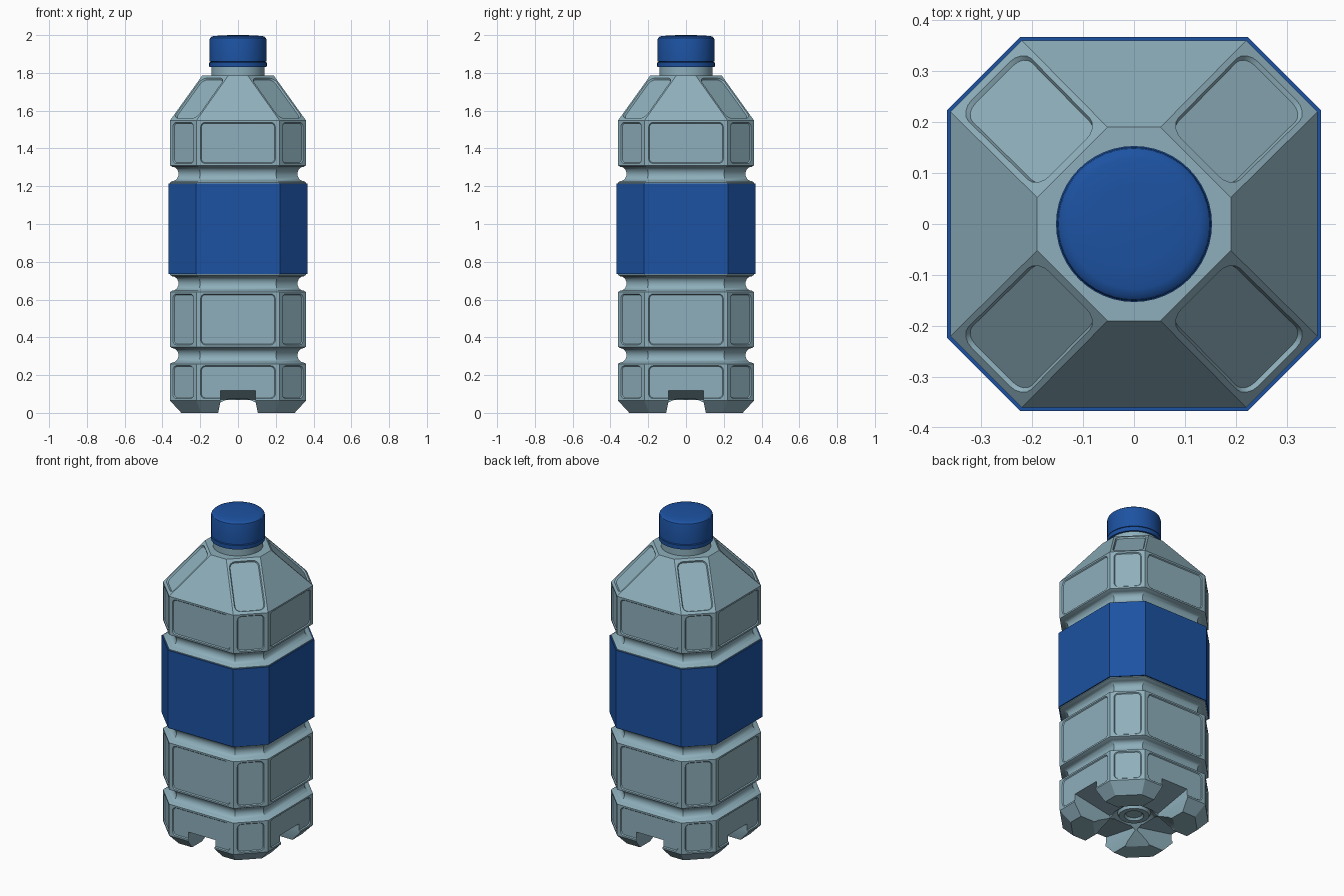
import bpy, bmesh, math
from mathutils import Vector, Matrix

if "Cube" in bpy.data.objects:
    bpy.data.objects.remove(bpy.data.objects["Cube"])


def material(name, color):
    m = bpy.data.materials.new(name)
    m.diffuse_color = color
    m.use_nodes = True
    m.node_tree.nodes["Principled BSDF"].inputs["Base Color"].default_value = m.diffuse_color
    return m


PLASTIC = material("pale_plastic", (0.27, 0.43, 0.50, 1))
BLUE = material("deep_blue", (0.012, 0.085, 0.36, 1))


def make_object(name, bm, mat=None):
    bmesh.ops.recalc_face_normals(bm, faces=bm.faces)
    me = bpy.data.meshes.new(name)
    bm.to_mesh(me)
    bm.free()
    ob = bpy.data.objects.new(name, me)
    bpy.context.collection.objects.link(ob)
    if mat:
        me.materials.append(mat)
    return ob


def activate(ob):
    bpy.ops.object.select_all(action='DESELECT')
    ob.select_set(True)
    bpy.context.view_layer.objects.active = ob


def smooth(ob):
    activate(ob)
    bpy.ops.object.shade_smooth_by_angle(angle=math.radians(30))


def octagon(bm, z, a, b):
    pts = [(a, -b), (a, b), (b, a), (-b, a), (-a, b), (-a, -b), (-b, -a), (b, -a)]
    return [bm.verts.new((x, y, z)) for x, y in pts]


def rounded_loop(bm, quad, mu, mv, r, depth, seg=4):
    """Four rounded corners of a rectangle inset in a quad and pushed in."""
    c = [v.co for v in quad]
    u = (c[1] - c[0]).normalized()
    n = u.cross(c[3] - c[0]).normalized()
    v = n.cross(u)
    corners = []
    for i, (su, sv) in enumerate([(1, 1), (-1, 1), (-1, -1), (1, -1)]):
        o = c[i] + u * su * (mu + r) + v * sv * (mv + r) - n * depth
        start = math.pi * (1 + i / 2)
        angs = [start + math.pi / 2 * k / seg for k in range(seg + 1)]
        corners.append([bm.verts.new(o + r * (u * math.cos(t) + v * math.sin(t))) for t in angs])
    return corners


def panel(bm, quad, mu, mv, r, depth=0.006):
    """Fill a quad with a shallow round-cornered recess."""
    outer = rounded_loop(bm, quad, mu, mv, r, 0)
    inner = rounded_loop(bm, quad, mu + 0.005, mv + 0.005, r - 0.005, depth)
    for i in range(4):
        j = (i + 1) % 4
        for p, q in zip(outer[i], outer[i][1:]):
            bm.faces.new((quad[i], q, p))
        bm.faces.new((quad[i], quad[j], outer[j][0], outer[i][-1]))
    o, n = sum(outer, []), sum(inner, [])
    for k in range(len(o)):
        m = (k + 1) % len(o)
        bm.faces.new((o[k], o[m], n[m], n[k]))
    bm.faces.new(n)


def lathe(name, profile, mat, seg=48):
    bm = bmesh.new()
    vs = [bm.verts.new((r, 0, z)) for r, z in profile]
    es = [bm.edges.new(p) for p in zip(vs, vs[1:])]
    bmesh.ops.spin(bm, geom=vs + es, axis=(0, 0, 1), cent=(0, 0, 0),
                   angle=math.tau, steps=seg, use_duplicate=False)
    bmesh.ops.remove_doubles(bm, verts=bm.verts, dist=1e-5)
    ob = make_object(name, bm, mat)
    smooth(ob)
    return ob


# Body profile: (z, half width, half flat), hollow foot first, then walls and grooves
A, B = 0.36, 0.22


def inset(z, d):
    return (z, A - d, B - 0.414 * d)


rings = [(0.085, 0.09, 0.04), (0.07, 0.11, 0.05), (0.0, 0.20, 0.12),
         inset(0, 0.06), inset(0.065, 0)]
walls = {len(rings) - 1}
for z0, z1 in [(0.26, 0.35), (0.64, 0.73), (1.22, 1.31)]:
    mid = (z0 + z1) / 2
    rings.append(inset(z0, 0))
    for k in range(11):
        t = math.pi * k / 10
        rings.append(inset(mid - 0.038 * math.cos(t), 0.012 + 0.033 * math.sin(t)))
    rings.append(inset(z1, 0))
    if z0 != 0.64:
        walls.add(len(rings) - 1)
rings += [inset(1.548, 0), (1.785, 0.19, 0.052)]
shoulder = len(rings) - 2

bm = bmesh.new()
loops = [octagon(bm, *r) for r in rings]
bm.faces.new(loops[0])
bm.faces.new(loops[-1])
for i, (lo, hi) in enumerate(zip(loops, loops[1:])):
    for k in range(8):
        m = (k + 1) % 8
        quad = (lo[k], lo[m], hi[m], hi[k])
        if i in walls:
            panel(bm, quad, 0.022, 0.01, 0.025)
        elif i == shoulder and k % 2:
            panel(bm, quad, 0.012, 0.018, 0.035, 0.009)
        else:
            bm.faces.new(quad)
body = make_object("bottle_body", bm, PLASTIC)

# Four tapered channels cut between the feet
for n in range(4):
    bm = bmesh.new()
    ends = []
    for y, top in [(-0.40, 0.127), (-0.10, 0.0715)]:
        sec = [(-0.107, -0.01), (-0.092, 0.065), (-0.092, top),
               (0.092, top), (0.092, 0.065), (0.107, -0.01)]
        ends.append([bm.verts.new((x, y, z)) for x, z in sec])
    for e in ends:
        bm.faces.new(e)
    for k in range(6):
        m = (k + 1) % 6
        bm.faces.new((ends[0][k], ends[0][m], ends[1][m], ends[1][k]))
    bm.transform(Matrix.Rotation(n * math.pi / 2, 4, 'Z'))
    cutter = make_object("channel_cutter", bm)
    cutter.hide_render = True
    mod = body.modifiers.new("channel", 'BOOLEAN')
    mod.operation, mod.solver, mod.object = 'DIFFERENCE', 'EXACT', cutter
    activate(body)
    bpy.ops.object.modifier_apply(modifier=mod.name)
    bpy.data.objects.remove(cutter)
smooth(body)

# Raised ring under the base
lathe("base_ring", [(0, 0.08), (0.045, 0.08), (0.055, 0.067), (0.085, 0.067), (0.10, 0.10)], PLASTIC)

# Label sleeve
bm = bmesh.new()
sleeve = [octagon(bm, *inset(z, d)) for z, d in
          [(0.735, 0.001), (0.735, -0.007), (1.215, -0.007), (1.215, 0.001)]]
for lo, hi in zip(sleeve, sleeve[1:]):
    for k in range(8):
        m = (k + 1) % 8
        bm.faces.new((lo[k], lo[m], hi[m], hi[k]))
make_object("label_sleeve", bm, BLUE)

# Neck, seal ring and cap
lathe("neck", [(0.141, 1.78), (0.141, 1.85)], PLASTIC)
lathe("seal_ring", [(0.138, 1.83), (0.152, 1.83), (0.153, 1.855), (0.145, 1.858)], BLUE)
lathe("cap", [(0.14, 1.858), (0.151, 1.86), (0.151, 1.975), (0.148, 1.985),
              (0.141, 1.991), (0.128, 1.995), (0.08, 1.999), (0, 2.0)], BLUE)
